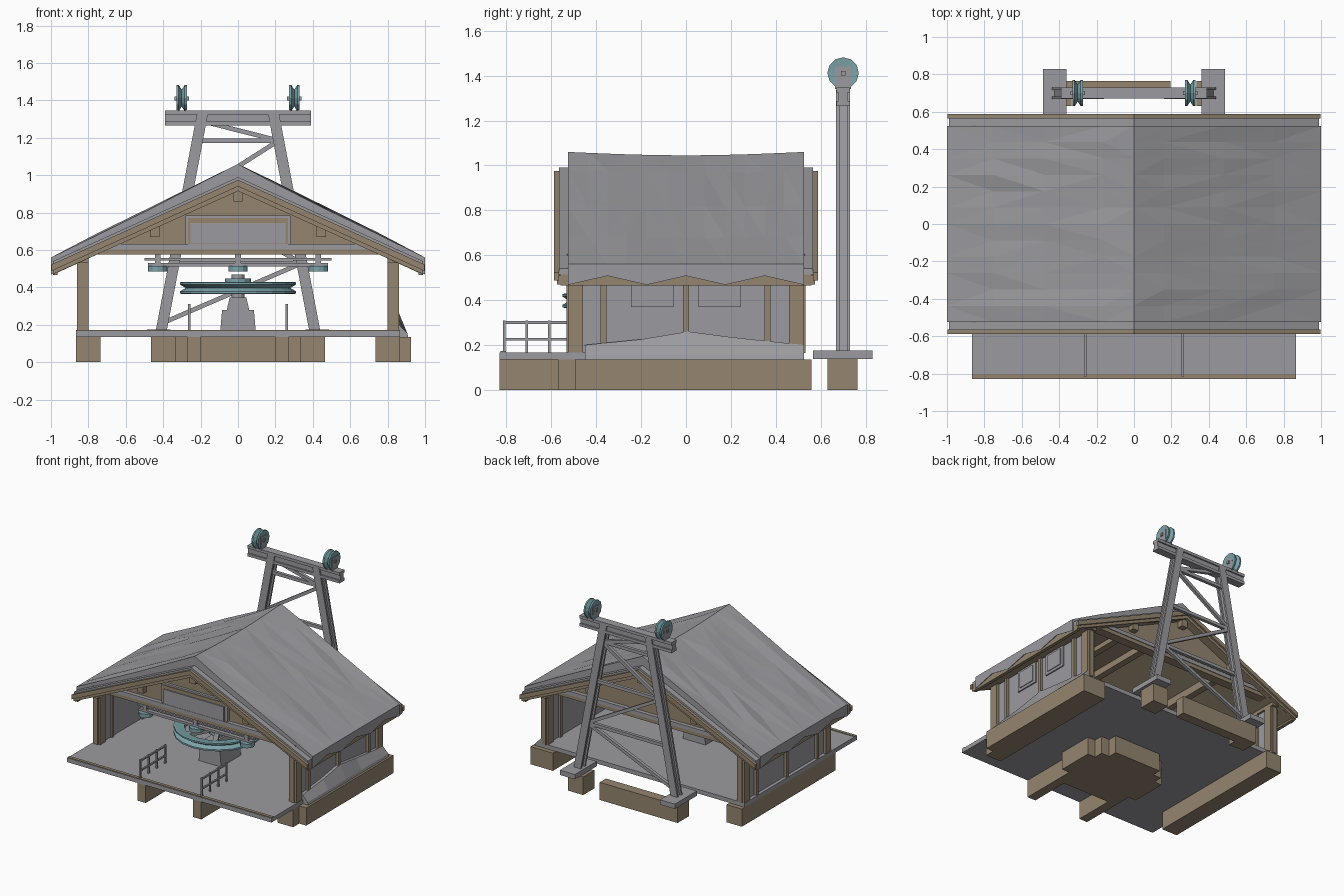
import bpy, bmesh, math, random
from mathutils import Vector

random.seed(4)
if "Cube" in bpy.data.objects:
    bpy.data.objects.remove(bpy.data.objects["Cube"], do_unlink=True)


def material(name, rgb):
    m = bpy.data.materials.new(name)
    m.use_nodes = True
    m.diffuse_color = (*rgb, 1)
    for n in m.node_tree.nodes:
        if n.type == 'BSDF_PRINCIPLED':
            n.inputs["Base Color"].default_value = (*rgb, 1)
            n.inputs["Roughness"].default_value = 0.8
    return m


GREY = material("pale grey", (0.33, 0.33, 0.35))
WOOD = material("brown wood", (0.30, 0.235, 0.16))
TEAL = material("teal metal", (0.20, 0.37, 0.40))


def loft(name, rings, mat, wrap=False):
    """Skin closed rings of points; cap the ends unless they wrap round."""
    bm = bmesh.new()
    vs = [[bm.verts.new(p) for p in r] for r in rings]
    n, count = len(vs[0]), len(vs)
    for i in range(count if wrap else count - 1):
        a, b = vs[i], vs[(i + 1) % count]
        for j in range(n):
            k = (j + 1) % n
            bm.faces.new((a[j], a[k], b[k], b[j]))
    if not wrap:
        bm.faces.new(vs[0])
        bm.faces.new(vs[-1])
    bmesh.ops.recalc_face_normals(bm, faces=bm.faces)
    me = bpy.data.meshes.new(name)
    bm.to_mesh(me)
    bm.free()
    me.materials.append(mat)
    ob = bpy.data.objects.new(name, me)
    bpy.context.collection.objects.link(ob)
    return ob


def prism(name, profile, y0, y1, mat):
    return loft(name, [[(x, y, z) for x, z in profile] for y in (y0, y1)], mat)


def box(name, x, y, z, mat):
    prism(name, [(x[0], z[0]), (x[1], z[0]), (x[1], z[1]), (x[0], z[1])], y[0], y[1], mat)


def side_box(name, s, x, y, z, mat):
    box(name, (s * x[0], s * x[1]), y, z, mat)


def bar(name, p, q, w, h, mat, up=(0, 1, 0)):
    p, q, up = Vector(p), Vector(q), Vector(up)
    side = (q - p).cross(up).normalized() * w / 2
    up = up * h / 2
    loft(name, [[c - side - up, c + side - up, c + side + up, c - side + up] for c in (p, q)], mat)


def lathe(name, profile, centre, mat, axis='z', n=16):
    """Revolve a closed (radius, height) profile about z or x."""
    rings = []
    for i in range(n):
        a = 2 * math.pi * i / n
        ring = []
        for r, h in profile:
            v = (r * math.cos(a), r * math.sin(a), h)
            ring.append(Vector(centre) + Vector(v if axis == 'z' else (v[2], v[0], v[1])))
        rings.append(ring)
    return loft(name, rings, mat, wrap=True)


def chevron(name, apex, eave, thick, x, y, mat):
    prism(name, [(-x, eave), (0, apex), (x, eave), (x, eave - thick),
                 (0, apex - thick), (-x, eave - thick)], y[0], y[1], mat)


# Deck and foundations
box("deck", (-0.865, 0.865), (-0.83, 0.525), (0.135, 0.167), GREY)
box("deck_edge_strip", (-0.865, 0.865), (-0.827, -0.803), (0.165, 0.172), WOOD)
WHEEL_Y = -0.24
for s in (-1, 1):
    side_box("side_foundation", s, (0.735, 0.865), (-0.57, 0.56), (0, 0.135), WOOD)
    side_box("front_joist", s, (0.2, 0.27), (-0.83, -0.35), (0, 0.135), WOOD)
box("outer_foundation", (0.865, 0.925), (-0.495, 0.56), (0, 0.135), WOOD)
for w, d in ((0.335, 0.14), (0.27, 0.21), (0.2, 0.28)):
    box("wheel_foundation", (-w, w), (WHEEL_Y - d, WHEEL_Y + d), (0, 0.135), WOOD)

# Snow drift against one wall
drift = [(-0.45, 0.2), (-0.2, 0.225), (0.01, 0.26), (0.2, 0.235), (0.525, 0.2)]
loft("snow_drift", [[(0.83, y, 0.135), (0.91, y, 0.135), (0.905, y, 0.155),
                     (0.862, y, z), (0.83, y, z)] for y, z in drift], GREY)

# Walls, posts and windows
for s in (-1, 1):
    side_box("side_wall", s, (0.815, 0.84), (-0.46, 0.46), (0.165, 0.575), GREY)
    side_box("wall_plate", s, (0.80, 0.86), (-0.55, 0.55), (0.53, 0.58), WOOD)
    for t in (-1, 1):
        y = sorted((t * 0.46, t * 0.525))
        side_box("corner_post", s, (0.80, 0.862), y, (0.165, 0.58), WOOD)
        side_box("post_face", s, (0.815, 0.847), sorted((t * 0.52, t * 0.532)), (0.165, 0.58), WOOD)
        c = t * 0.15
        side_box("window_frame", s, (0.838, 0.85), (c - 0.095, c + 0.095), (0.37, 0.535), GREY)
        side_box("window_pane", s, (0.848, 0.856), (c - 0.07, c + 0.07), (0.39, 0.515), GREY)
    for y in (-0.367, 0, 0.363):
        side_box("wall_stud", s, (0.80, 0.86), (y - 0.013, y + 0.013), (0.165, 0.56), WOOD)

# Roof boards, gables and barge boards
chevron("roof_boards", 0.965, 0.515, 0.045, 0.985, (-0.56, 0.56), WOOD)
chevron("roof_covering", 0.99, 0.54, 0.027, 0.99, (-0.567, 0.567), GREY)
for s in (-1, 1):
    chevron("barge_board", 0.975, 0.522, 0.035, 0.998, sorted((s * 0.565, s * 0.588)), WOOD)
    chevron("lower_barge_board", 0.955, 0.51, 0.04, 0.99, sorted((s * 0.555, s * 0.575)), WOOD)
    prism("gable_panel", [(-0.76, 0.6), (0.76, 0.6), (0, 0.94)], *sorted((s * 0.48, s * 0.505)), WOOD)
    box("tie_beam", (-0.86, 0.86), sorted((s * 0.46, s * 0.53)), (0.575, 0.605), WOOD)
    box("tie_beam_snow", (-0.74, 0.74), sorted((s * 0.47, s * 0.535)), (0.603, 0.632), GREY)
    side_box("purlin", s, (0.42, 0.47), (-0.55, 0.55), (0.67, 0.73), WOOD)
    side_box("eave_board", s, (0.965, 0.99), (-0.56, 0.56), (0.465, 0.525), WOOD)
box("ridge_beam", (-0.025, 0.025), (-0.55, 0.55), (0.86, 0.93), WOOD)

# Blank sign on the front gable
box("sign_frame", (-0.28, 0.28), (-0.525, -0.5), (0.632, 0.785), GREY)
box("sign_border", (-0.268, 0.268), (-0.53, -0.52), (0.632, 0.772), WOOD)
box("sign_panel", (-0.255, 0.255), (-0.538, -0.525), (0.635, 0.745), GREY)

# Uneven snow layer on the roof, with a scalloped eave
columns = [-1, -0.75, -0.48, -0.16, 0, 0.16, 0.48, 0.75, 1]
rows = 12
rings = []
for i in range(rows + 1):
    t = -1 + 2 * i / rows
    y = t * 0.525
    sag = 0.015 * math.cos(t * math.pi / 2)
    top, under = [], []
    for x in columns:
        bump = random.uniform(-0.008, 0.008) if 0 < abs(x) < 1 else 0
        top.append((x, y, 1.06 - 0.5 * abs(x) - sag * (1 - abs(x)) + bump))
        low = 0.975 - 0.455 * abs(x)
        if abs(x) == 1:
            low = 0.488 + 0.02 * math.cos(t * 3 * math.pi)
        under.append((x, y, low))
    rings.append(top + under[::-1])
snow = loft("roof_snow", rings, GREY)
bm = bmesh.new()
bm.from_mesh(snow.data)
bmesh.ops.triangulate(bm, faces=bm.faces)
bm.to_mesh(snow.data)
bm.free()

# Drive wheel on its pedestal
prism("wheel_pedestal", [(-0.095, 0.165), (0.095, 0.165), (0.085, 0.28), (0.06, 0.28),
                         (0.045, 0.345), (-0.045, 0.345), (-0.06, 0.28), (-0.085, 0.28)],
      WHEEL_Y - 0.1, WHEEL_Y + 0.14, GREY)
disc = [(0.001, -0.5), (1, -0.5), (1, 0.5), (0.001, 0.5)]


def drum(name, r, h, centre, mat, n=12):
    lathe(name, [(a * r, b * h) for a, b in disc], centre, mat, n=n)


drum("wheel_axle", 0.035, 0.14, (0, WHEEL_Y, 0.4), GREY)
drum("wheel_hub", 0.07, 0.075, (0, WHEEL_Y, 0.41), TEAL)
lathe("wheel_rim", [(0.235, -0.02), (0.3, -0.032), (0.31, -0.03), (0.31, -0.018), (0.28, 0),
                    (0.31, 0.018), (0.31, 0.03), (0.3, 0.032), (0.235, 0.02)],
      (0, WHEEL_Y, 0.397), TEAL, n=20)
for i in range(6):
    a = i * math.pi / 3
    d = Vector((math.cos(a), math.sin(a), 0))
    c = Vector((0, WHEEL_Y, 0.4))
    bar("wheel_spoke", c + d * 0.05, c + d * 0.25, 0.035, 0.025, GREY, up=(0, 0, 1))

# Guide sheaves hung from a cross rail
box("sheave_rail", (-0.5, 0.5), (-0.51, -0.49), (0.545, 0.556), GREY)
box("sheave_beam", (-0.48, 0.48), (-0.515, -0.485), (0.512, 0.53), GREY)
for x in (-0.43, 0, 0.43):
    box("sheave_hanger", (x - 0.015, x + 0.015), (-0.515, -0.485), (0.5, 0.58), GREY)
    drum("guide_sheave", 0.052, 0.03, (x, -0.5, 0.5), TEAL)

# Queue railings on the deck
for s in (-1, 1):
    for y in (-0.81, -0.71, -0.61, -0.51):
        side_box("railing_post", s, (0.254, 0.266), (y - 0.006, y + 0.006), (0.165, 0.31), GREY)
    for z in (0.225, 0.3):
        side_box("railing_rail", s, (0.254, 0.266), (-0.815, -0.505), (z - 0.006, z + 0.006), GREY)

# Cable tower: footings, flanged legs, bracing
TOWER_Y = 0.7


def leg_x(z):
    return 0.41 - (z - 0.17) * 0.19


box("tower_ground_beam", (-0.335, 0.195), (0.69, 0.765), (0, 0.135), WOOD)
for s in (-1, 1):
    side_box("tower_footing", s, (0.335, 0.465), (0.63, 0.765), (0, 0.138), WOOD)
    side_box("tower_pad", s, (0.36, 0.487), (0.565, 0.83), (0.138, 0.175), GREY)
    low, high = Vector((s * leg_x(0.17), TOWER_Y, 0.17)), Vector((s * leg_x(1.33), TOWER_Y, 1.33))
    bar("leg_web", low, high, 0.03, 0.05, GREY)
    for t in (-1, 1):
        off = Vector((0, t * 0.024, 0))
        bar("leg_flange", low + off, high + off, 0.058, 0.014, GREY)


def brace(x0, z0, x1, z1):
    bar("tower_brace", (x0, TOWER_Y, z0), (x1, TOWER_Y, z1), 0.024, 0.024, GREY)


for z in (1.185, 0.87, 0.53):
    brace(-leg_x(z), z, leg_x(z), z)
levels = [1.29, 1.185, 0.87, 0.53, 0.21]
for i, (z0, z1) in enumerate(zip(levels, levels[1:])):
    s = -1 if i % 2 == 0 else 1
    brace(s * leg_x(z0), z0, -s * leg_x(z1), z1)

# Tower head and cable pulleys
box("head_beam", (-0.39, 0.39), (0.68, 0.72), (1.28, 1.34), GREY)
for z in (1.265, 1.325):
    box("head_flange", (-0.39, 0.39), (0.67, 0.73), (z, z + 0.022), GREY)
for s in (-1, 1):
    for x in (0.272, 0.322):
        side_box("pulley_bracket", s, (x, x + 0.008), (0.665, 0.735), (1.34, 1.44), GREY)
    side_box("pulley_axle", s, (0.262, 0.34), (0.69, 0.71), (1.4, 1.42), GREY)
    lathe("cable_pulley", [(0.001, -0.022), (0.07, -0.028), (0.07, -0.016), (0.045, 0),
                           (0.07, 0.016), (0.07, 0.028), (0.001, 0.022)],
          (s * 0.301, TOWER_Y, 1.412), TEAL, axis='x', n=12)
